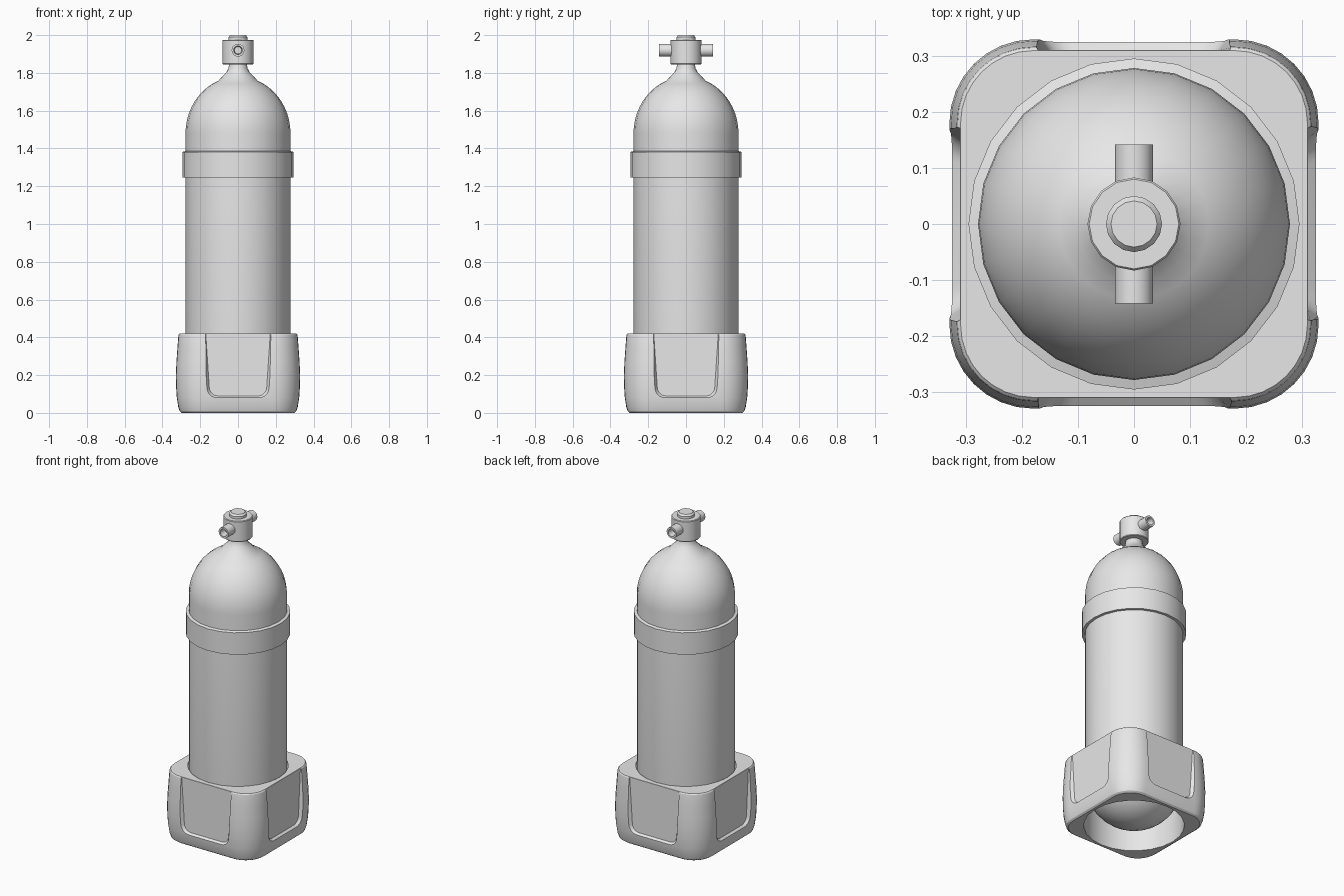
import bpy, bmesh, math
from mathutils import Matrix

old = bpy.data.objects.get("Cube")
if old:
    bpy.data.objects.remove(old, do_unlink=True)

grey = bpy.data.materials.new("light_grey")
grey.use_nodes = True
GREY = (0.8, 0.8, 0.8, 1)
grey.diffuse_color = GREY
grey.node_tree.nodes["Principled BSDF"].inputs["Base Color"].default_value = GREY


def finish(name, bm):
    bmesh.ops.remove_doubles(bm, verts=bm.verts, dist=1e-5)
    bmesh.ops.recalc_face_normals(bm, faces=bm.faces)
    mesh = bpy.data.meshes.new(name)
    bm.to_mesh(mesh)
    bm.free()
    mesh.materials.append(grey)
    ob = bpy.data.objects.new(name, mesh)
    bpy.context.collection.objects.link(ob)
    return ob


def loft(name, rings, caps=True, closed=False):
    """Skin a list of equal-length point loops."""
    bm = bmesh.new()
    loops = [[bm.verts.new(p) for p in ring] for ring in rings]
    pairs = list(zip(loops, loops[1:])) + ([(loops[-1], loops[0])] if closed else [])
    for a, b in pairs:
        for i in range(len(a)):
            j = (i + 1) % len(a)
            bm.faces.new((a[i], a[j], b[j], b[i]))
    if caps:
        bm.faces.new(loops[0])
        bm.faces.new(loops[-1])
    return finish(name, bm)


def lathe(name, profile, sides=24, closed=False):
    """Revolve (radius, z) points about z."""
    rings = [[(max(r, 1e-4) * math.cos(math.tau * i / sides),
               max(r, 1e-4) * math.sin(math.tau * i / sides), z) for i in range(sides)]
             for r, z in profile]
    return loft(name, rings, caps=not closed, closed=closed)


def arc(radius, height, centre, start, end, steps):
    """Points of an elliptical quarter in the (radius, z) plane."""
    out = []
    for i in range(steps + 1):
        a = math.radians(start + (end - start) * i / steps)
        out.append((radius * math.cos(a), centre + height * math.sin(a)))
    return out


def cut(target, cutter):
    mod = target.modifiers.new("cut", "BOOLEAN")
    mod.operation = "DIFFERENCE"
    mod.solver = "EXACT"
    mod.object = cutter
    bpy.context.view_layer.objects.active = target
    bpy.ops.object.modifier_apply(modifier=mod.name)
    bpy.data.objects.remove(cutter, do_unlink=True)


# Tank: round bottom, straight wall, domed shoulder with a flared neck
R = 0.278
tank = lathe("tank", arc(R, R, 0.285, -90, 0, 10) + arc(R, 0.3, 1.48, 0, 68, 10)
             + [(0.08, 1.785), (0.062, 1.802), (0.05, 1.825), (0.046, 1.86)])

# Strap band around the upper tank
band = lathe("strap_band", [(0.272, 1.245), (0.295, 1.245), (0.295, 1.381), (0.272, 1.388)],
             closed=True)


# Boot: bulging rounded square
def rounded_square(half, z, flat=0.18, steps=8):
    pts = []
    for q in range(4):
        cx = flat if q in (0, 3) else -flat
        cy = flat if q < 2 else -flat
        for i in range(steps + 1):
            a = math.pi / 2 * (q + i / steps)
            pts.append((cx + (half - flat) * math.cos(a), cy + (half - flat) * math.sin(a), z))
    return pts


boot_profile = [(0, 0.297), (0.008, 0.308), (0.03, 0.316), (0.08, 0.324), (0.14, 0.328),
                (0.2, 0.329), (0.27, 0.326), (0.34, 0.321), (0.405, 0.316), (0.415, 0.314),
                (0.42, 0.309)]
boot = loft("boot", [rounded_square(h, z) for z, h in boot_profile])
cut(boot, lathe("bore_cutter", [(0.284, -0.1), (0.284, 0.6)]))


# Recessed panel in each side of the boot, open at the top
def panel_loop(top, low, floor, radius, y):
    right = [(top, 0.5)]
    for i in range(6):
        a = math.pi / 2 * i / 5
        right.append((low - radius + radius * math.cos(a), floor + radius - radius * math.sin(a)))
    left = [(-x, z) for x, z in reversed(right)]
    return [(x, y, z) for x, z in right + left]


for k in range(4):
    cutter = loft("panel_cutter", [panel_loop(0.176, 0.152, 0.09, 0.045, -0.31),
                                   panel_loop(0.184, 0.166, 0.076, 0.052, -0.33),
                                   panel_loop(0.184, 0.166, 0.076, 0.052, -0.4)])
    cutter.data.transform(Matrix.Rotation(k * math.pi / 2, 4, "Z"))
    cut(boot, cutter)

# Valve body with a chamfered cap
body = lathe("valve_body", [(0.046, 1.845), (0.08, 1.845), (0.083, 1.849), (0.083, 1.971),
                            (0.08, 1.975), (0, 1.975)], sides=16)
cap = lathe("valve_cap", [(0.05, 1.97), (0.05, 1.989), (0.041, 2.0), (0, 2.0)], sides=16)

# Front and back outlet ports with bored ends
ports = []
for name, angle in (("front_port", math.pi / 2), ("back_port", -math.pi / 2)):
    port = lathe(name, [(0.034, 0.05), (0.034, 0.142), (0.023, 0.142), (0.019, 0.1), (0, 0.1)],
                 sides=16)
    port.data.transform(Matrix.Translation((0, 0, 1.92)) @ Matrix.Rotation(angle, 4, "X"))
    ports.append(port)

# Smooth round surfaces, keep hard edges
bpy.ops.object.select_all(action="DESELECT")
for ob in [tank, band, boot, body, cap] + ports:
    ob.select_set(True)
bpy.context.view_layer.objects.active = tank
bpy.ops.object.shade_smooth_by_angle(angle=math.radians(30))
